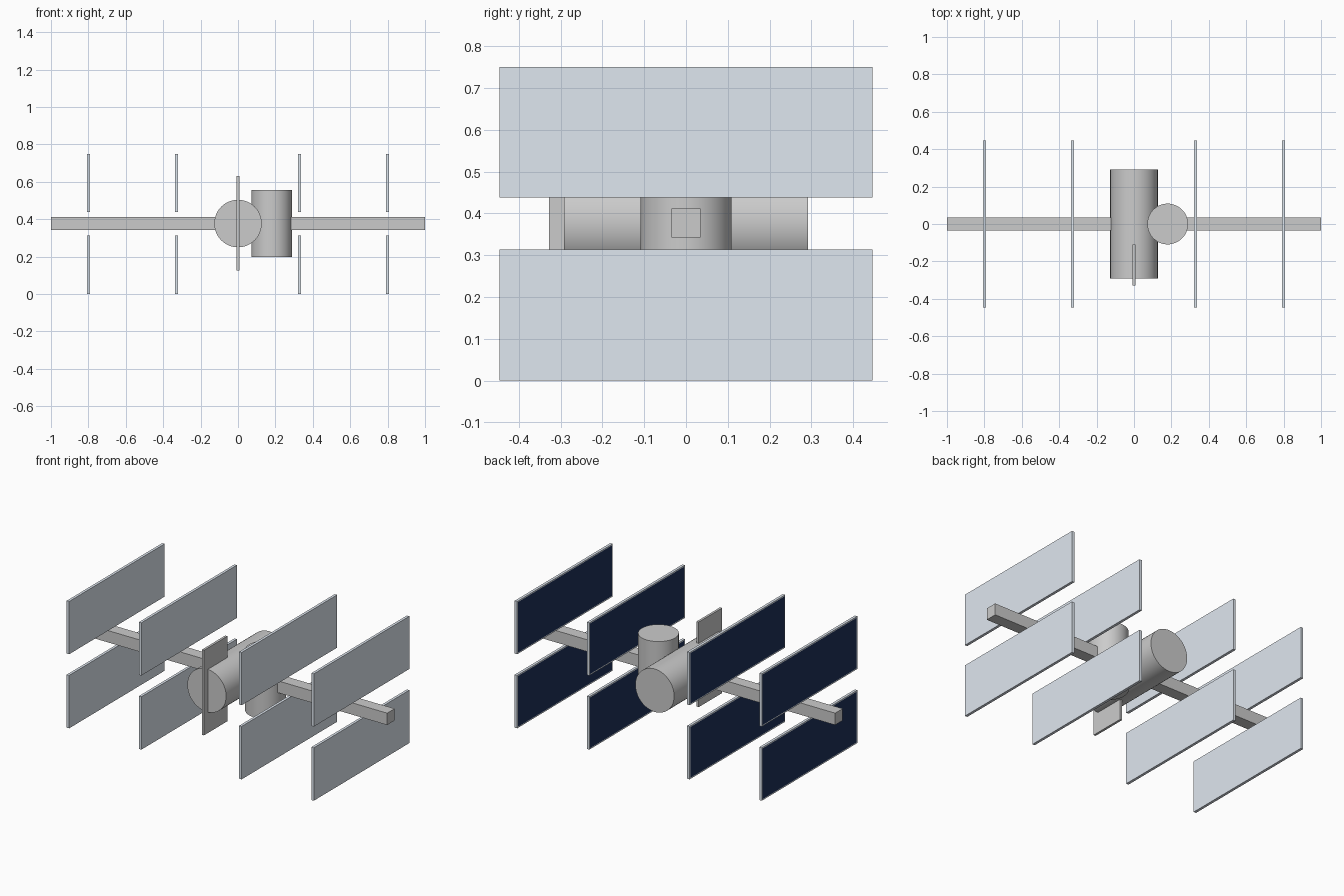
import bpy, bmesh, math

if "Cube" in bpy.data.objects:
    bpy.data.objects.remove(bpy.data.objects["Cube"])

MID_Z = 0.377


def material(name, rgb):
    mat = bpy.data.materials.new(name)
    mat.diffuse_color = (*rgb, 1)
    mat.use_nodes = True
    mat.node_tree.nodes["Principled BSDF"].inputs["Base Color"].default_value = mat.diffuse_color
    return mat


frame_mat = material("panel_frame", (0.74, 0.80, 0.87))
cell_mat = material("solar_cells", (0.012, 0.03, 0.10))


def box(name, lo, hi):
    bpy.ops.mesh.primitive_cube_add(size=1, location=[(a + b) / 2 for a, b in zip(lo, hi)])
    obj = bpy.context.object
    obj.name = name
    obj.scale = [b - a for a, b in zip(lo, hi)]
    bpy.ops.object.transform_apply(location=False, rotation=False, scale=True)
    return obj


def cylinder(name, radius, length, location, rotation=(0, 0, 0)):
    bpy.ops.mesh.primitive_cylinder_add(vertices=48, radius=radius, depth=length,
                                        location=location, rotation=rotation)
    bpy.context.object.name = name
    bpy.ops.object.shade_smooth_by_angle()


def solar_panel(name, x, z0, z1):
    # Thin slab whose -x face is inset and coloured as solar cells
    obj = box(name, (x - 0.008, -0.446, z0), (x + 0.008, 0.446, z1))
    obj.data.materials.append(frame_mat)
    obj.data.materials.append(cell_mat)
    bm = bmesh.new()
    bm.from_mesh(obj.data)
    bm.faces.ensure_lookup_table()
    face = min(bm.faces, key=lambda f: f.normal.x)
    bmesh.ops.inset_region(bm, faces=[face], thickness=0.01)
    face.material_index = 1
    bm.to_mesh(obj.data)
    bm.free()


# Main truss beam
box("truss_beam", (-1, -0.035, MID_Z - 0.035), (1, 0.035, MID_Z + 0.035))

# Pressurised modules
cylinder("main_module", 0.127, 0.584, (0, 0, MID_Z), (math.pi / 2, 0, 0))
cylinder("vertical_module", 0.109, 0.36, (0.18, 0, MID_Z))

# Radiator fin at the front of the main module
box("radiator", (-0.007, -0.328, 0.127), (0.007, -0.109, 0.63))

# Four pairs of solar panels
for i, x in enumerate((-0.8, -0.328, 0.328, 0.8), 1):
    solar_panel(f"solar_panel_lower_{i}", x, 0.0, 0.313)
    solar_panel(f"solar_panel_upper_{i}", x, 0.438, 0.75)
